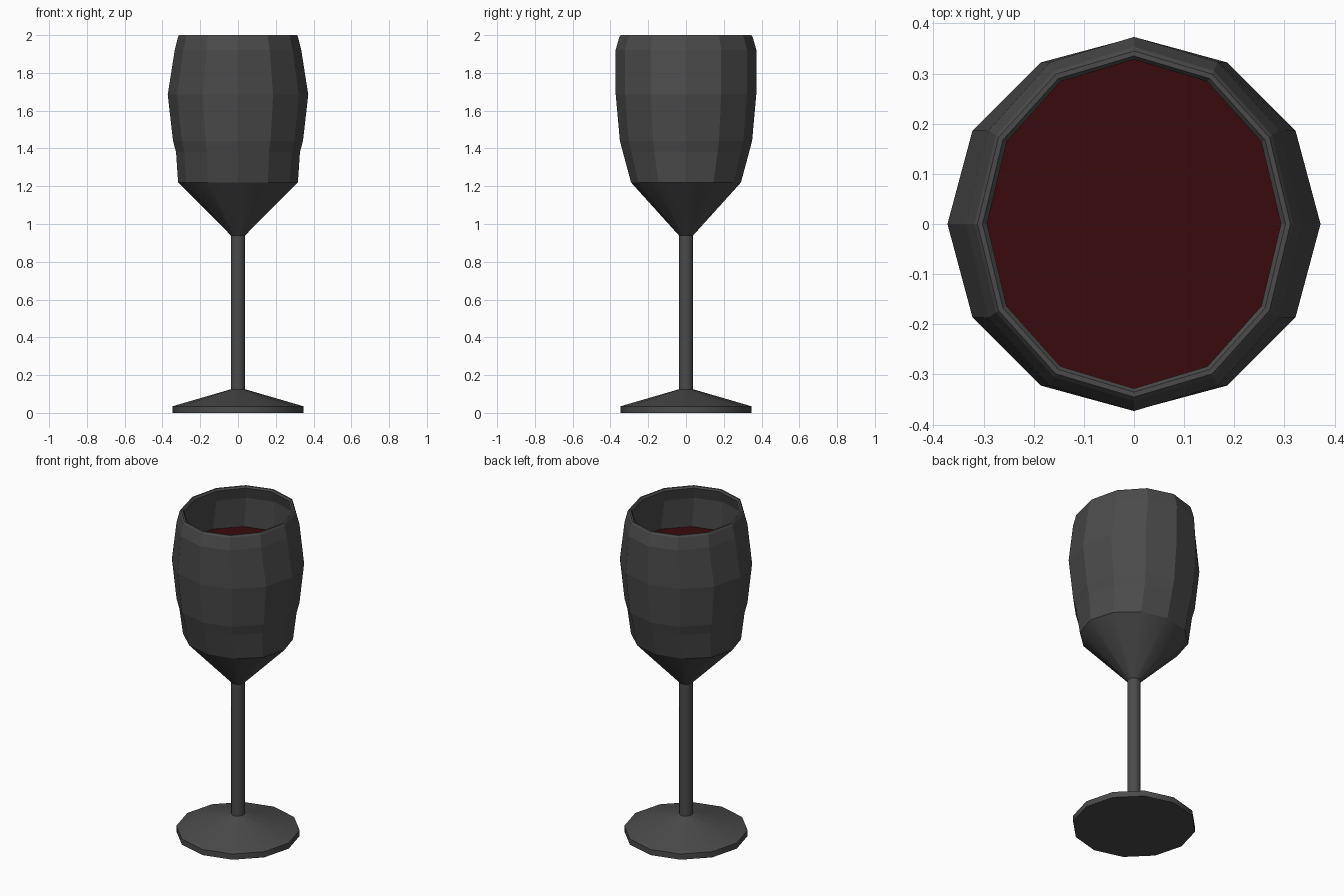
import bpy, bmesh, math

if "Cube" in bpy.data.objects:
    bpy.data.objects.remove(bpy.data.objects["Cube"])

SIDES = 12


def lathe(name, profile, color, smooth_bands=()):
    """Sweep (x radius, y radius, z) rings into a closed 12-sided body.
    Bands listed in smooth_bands are smooth around, with sharp ring edges."""
    bm = bmesh.new()
    rings = []
    for rx, ry, z in profile:
        rings.append([bm.verts.new((rx * math.cos(2 * math.pi * i / SIDES),
                                    ry * math.sin(2 * math.pi * i / SIDES), z))
                      for i in range(SIDES)])
    for band, (a, b) in enumerate(zip(rings, rings[1:])):
        for i in range(SIDES):
            j = (i + 1) % SIDES
            face = bm.faces.new((a[i], a[j], b[j], b[i]))
            face.smooth = band in smooth_bands
    bm.faces.new(rings[0][::-1])
    bm.faces.new(rings[-1])
    for ring in rings:
        for i in range(SIDES):
            bm.edges.get((ring[i - 1], ring[i])).smooth = False
    bmesh.ops.recalc_face_normals(bm, faces=bm.faces[:])
    mesh = bpy.data.meshes.new(name)
    bm.to_mesh(mesh)
    bm.free()
    obj = bpy.data.objects.new(name, mesh)
    bpy.context.collection.objects.link(obj)
    mat = bpy.data.materials.new(name)
    mat.diffuse_color = color
    mat.use_nodes = True
    mat.node_tree.nodes["Principled BSDF"].inputs["Base Color"].default_value = mat.diffuse_color
    mesh.materials.append(mat)
    return obj


# Glass: foot, stem, slightly oval bowl, rim, then the inner wall back down
lathe("wine_glass", [
    (0.347, 0.347, 0.0),
    (0.347, 0.347, 0.035),
    (0.038, 0.038, 0.125),
    (0.038, 0.038, 0.94),
    (0.317, 0.291, 1.22),
    (0.328, 0.334, 1.38),
    (0.344, 0.350, 1.44),
    (0.372, 0.372, 1.685),
    (0.335, 0.373, 1.92),
    (0.318, 0.353, 1.99),
    (0.312, 0.345, 2.0),
    (0.302, 0.335, 2.0),
    (0.293, 0.328, 1.99),
    (0.312, 0.350, 1.92),
    (0.349, 0.349, 1.685),
    (0.322, 0.328, 1.44),
    (0.295, 0.270, 1.22),
    (0.030, 0.030, 0.97),
], (0.07, 0.07, 0.07, 1.0), smooth_bands=(0, 1, 2, 3))

# Wine filling the bowl
lathe("wine", [
    (0.025, 0.025, 0.98),
    (0.290, 0.265, 1.225),
    (0.317, 0.323, 1.44),
    (0.345, 0.345, 1.685),
    (0.338, 0.346, 1.74),
], (0.04, 0.003, 0.004, 1.0))
